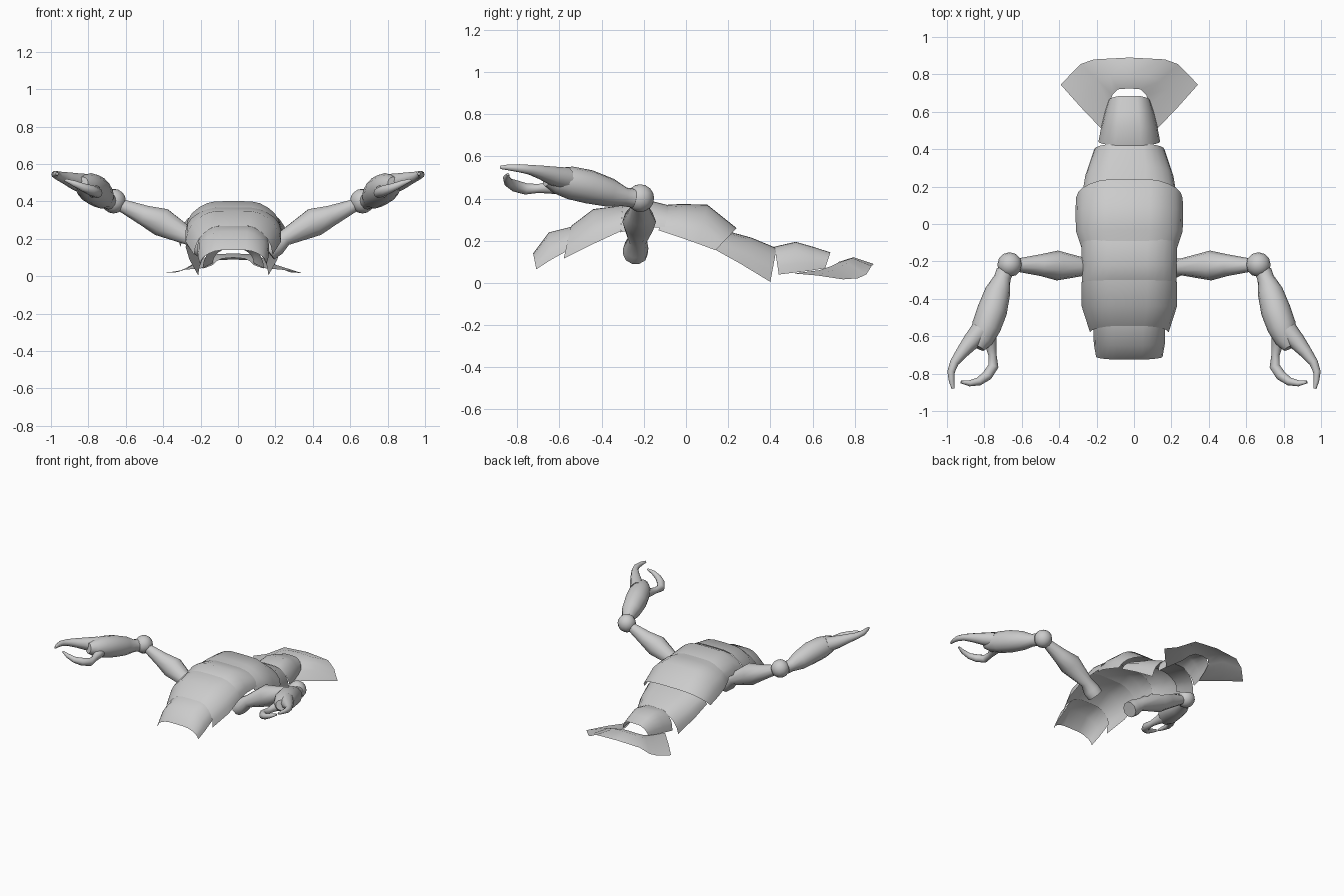
import bpy, bmesh, math
from mathutils import Vector

cube = bpy.data.objects.get("Cube")
if cube:
    bpy.data.objects.remove(cube)

grey = bpy.data.materials.new("shell grey")
grey.use_nodes = True
grey.diffuse_color = (0.6, 0.6, 0.6, 1)
grey.node_tree.nodes["Principled BSDF"].inputs["Base Color"].default_value = (0.6, 0.6, 0.6, 1)

BODY_X = -0.025


def finish(name, bm, angle=40):
    mesh = bpy.data.meshes.new(name)
    bm.to_mesh(mesh)
    bm.free()
    mesh.materials.append(grey)
    ob = bpy.data.objects.new(name, mesh)
    bpy.context.collection.objects.link(ob)
    bpy.ops.object.select_all(action='DESELECT')
    ob.select_set(True)
    bpy.context.view_layer.objects.active = ob
    bpy.ops.object.shade_smooth_by_angle(angle=math.radians(angle))
    return ob


def skin(bm, rows, closed=False):
    """Bridge rows of points with quads."""
    rows = [[bm.verts.new(p) for p in row] for row in rows]
    n = len(rows[0])
    for a, b in zip(rows, rows[1:]):
        for i in range(n if closed else n - 1):
            j = (i + 1) % n
            bm.faces.new((a[i], a[j], b[j], b[i]))
    return rows


def sheet(name, rows):
    """Open sheet with its faces turned upward."""
    bm = bmesh.new()
    skin(bm, rows)
    bm.normal_update()
    if sum(f.normal.z * f.calc_area() for f in bm.faces) < 0:
        bmesh.ops.reverse_faces(bm, faces=bm.faces[:])
    return finish(name, bm)


# Half arch: width fraction, height fraction
ARCH = [(1, 0), (0.96, 0.3), (0.87, 0.55), (0.73, 0.76), (0.56, 0.92), (0.38, 0.99), (0, 1)]


def both_sides(half):
    return [(-u, *r) for u, *r in half] + [(u, *r) for u, *r in half[-2::-1]]


def shell(name, rings):
    """Arched plate; ring = ridge y, ridge z, rim y, rim z, half width."""
    rows = [[(BODY_X + u * w, yb + (yt - yb) * v, zb + (zt - zb) * v)
             for u, v in both_sides(ARCH)] for yt, zt, yb, zb, w in rings]
    return sheet(name, rows)


# Body plates from head to tail
shell("head_plate", [
    (-0.725, 0.14, -0.71, 0.065, 0.178),
    (-0.65, 0.24, -0.64, 0.11, 0.19),
    (-0.53, 0.27, -0.54, 0.165, 0.192)])
shell("front_plate", [
    (-0.545, 0.27, -0.58, 0.115, 0.21),
    (-0.44, 0.35, -0.44, 0.185, 0.255),
    (-0.3, 0.368, -0.31, 0.245, 0.255)])
shell("shoulder_plate", [
    (-0.3, 0.365, -0.31, 0.24, 0.253),
    (-0.22, 0.402, -0.22, 0.26, 0.253),
    (-0.08, 0.368, -0.1, 0.265, 0.257)])
shell("middle_plate", [
    (-0.1, 0.37, -0.13, 0.25, 0.255),
    (-0.03, 0.374, -0.04, 0.22, 0.285),
    (0.1, 0.372, 0.06, 0.185, 0.288),
    (0.24, 0.26, 0.14, 0.155, 0.285)])
shell("abdomen_plate", [
    (0.18, 0.25, 0.14, 0.157, 0.255),
    (0.31, 0.215, 0.26, 0.09, 0.235),
    (0.43, 0.165, 0.4, 0.005, 0.188)])
shell("tail_plate", [
    (0.42, 0.172, 0.44, 0.04, 0.165),
    (0.52, 0.195, 0.52, 0.05, 0.15),
    (0.6, 0.172, 0.6, 0.06, 0.13),
    (0.685, 0.145, 0.66, 0.07, 0.11)])

# Tail fan: notch edge, ridge line and outer rim
FAN = [
    [(0.15, 0.51, 0.045), (0.11, 0.63, 0.06), (0.09, 0.69, 0.08), (0.06, 0.72, 0.095), (0, 0.725, 0.1)],
    [(0.26, 0.625, 0.035), (0.2, 0.72, 0.07), (0.165, 0.765, 0.095), (0.1, 0.79, 0.118), (0, 0.795, 0.122)],
    [(0.367, 0.745, 0.017), (0.3, 0.815, 0.022), (0.26, 0.855, 0.04), (0.19, 0.88, 0.08), (0, 0.89, 0.09)]]
sheet("tail_fan", [[(BODY_X + x, y, z) for x, y, z in both_sides(row)] for row in FAN])


def tube(name, path, side, sides=10):
    """Capped tube; path = x, y, z, radius."""
    pts = [Vector((side * x, y, z)) for x, y, z, r in path]
    rows = []
    for i, p in enumerate(pts):
        d = (pts[min(i + 1, len(pts) - 1)] - pts[max(i - 1, 0)]).normalized()
        a = d.cross(Vector((0, 0, 1))).normalized()
        b = a.cross(d)
        rows.append([p + path[i][3] * (a * math.cos(t) + b * math.sin(t))
                     for t in (k * math.tau / sides for k in range(sides))])
    bm = bmesh.new()
    rings = skin(bm, rows, closed=True)
    bm.faces.new(rings[0])
    bm.faces.new(rings[-1])
    bmesh.ops.recalc_face_normals(bm, faces=bm.faces[:])
    return finish(name, bm, 50)


UPPER_ARM = [(0.16, -0.24, 0.135, 0.058), (0.2, -0.238, 0.165, 0.06), (0.25, -0.23, 0.205, 0.045),
             (0.41, -0.222, 0.29, 0.08), (0.5, -0.22, 0.325, 0.058), (0.62, -0.22, 0.378, 0.036)]
FOREARM = [(0.69, -0.25, 0.402, 0.045), (0.704, -0.29, 0.408, 0.045), (0.728, -0.36, 0.428, 0.068),
           (0.757, -0.46, 0.456, 0.08), (0.79, -0.55, 0.475, 0.078), (0.815, -0.62, 0.486, 0.06),
           (0.835, -0.66, 0.495, 0.038)]
OUTER_FINGER = [(0.82, -0.57, 0.495, 0.055), (0.872, -0.63, 0.508, 0.046), (0.918, -0.685, 0.524, 0.034),
                (0.96, -0.74, 0.537, 0.024), (0.978, -0.79, 0.544, 0.02), (0.975, -0.84, 0.548, 0.015),
                (0.967, -0.88, 0.548, 0.008)]
INNER_FINGER = [(0.78, -0.59, 0.462, 0.045), (0.765, -0.65, 0.452, 0.03), (0.757, -0.7, 0.448, 0.022),
                (0.752, -0.76, 0.446, 0.028), (0.785, -0.81, 0.46, 0.028), (0.83, -0.842, 0.476, 0.022),
                (0.88, -0.852, 0.498, 0.016), (0.925, -0.845, 0.515, 0.007)]

# Mirrored arms with elbow balls and two-finger claws
for label, side in (("left", 1), ("right", -1)):
    tube(label + "_upper_arm", UPPER_ARM, side)
    tube(label + "_forearm", FOREARM, side, 12)
    tube(label + "_outer_finger", OUTER_FINGER, side)
    tube(label + "_inner_finger", INNER_FINGER, side)
    bm = bmesh.new()
    bmesh.ops.create_uvsphere(bm, u_segments=12, v_segments=8, radius=0.066)
    bmesh.ops.translate(bm, verts=bm.verts[:], vec=(side * 0.665, -0.217, 0.402))
    finish(label + "_elbow", bm, 50)
